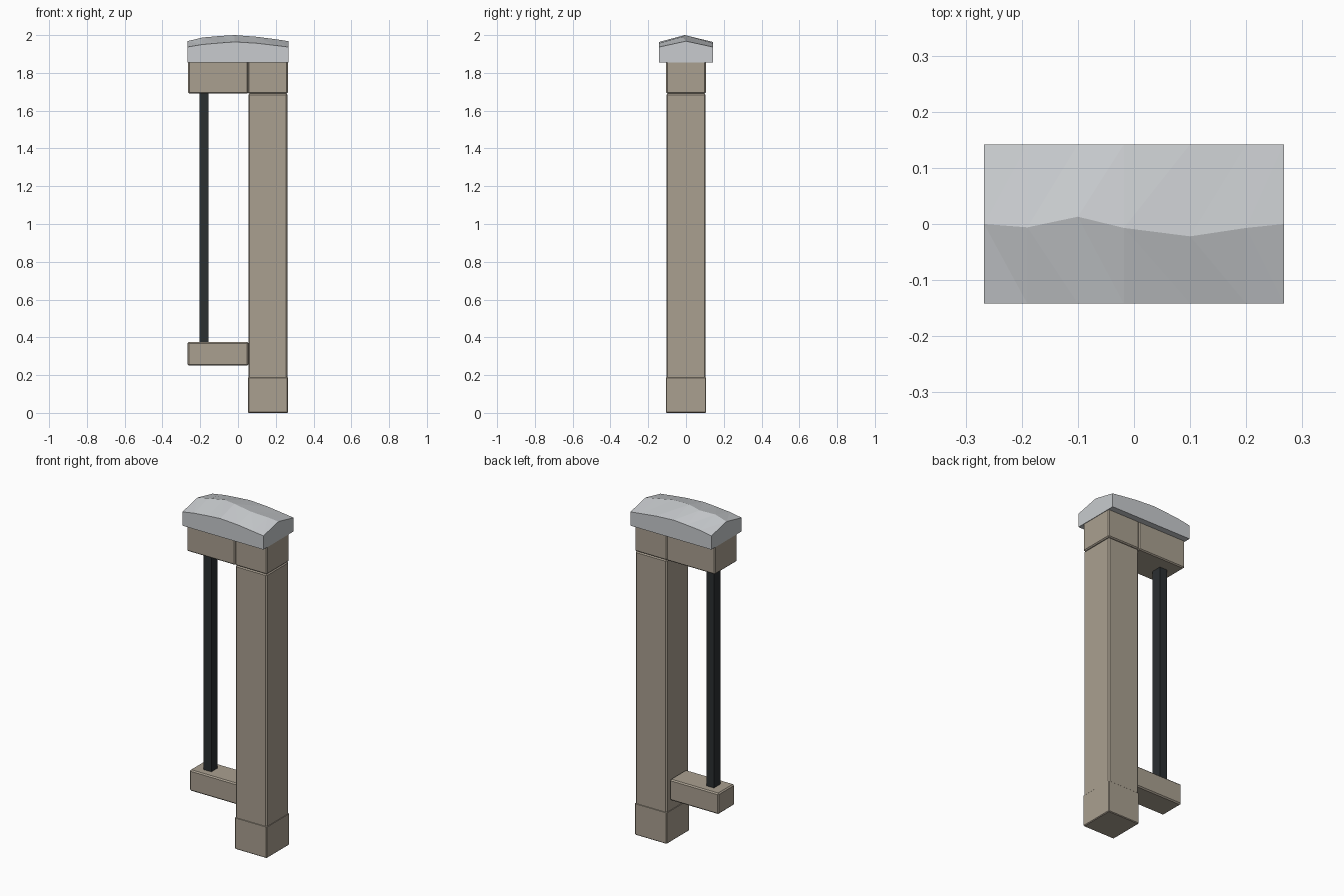
import bpy, bmesh

if "Cube" in bpy.data.objects:
    bpy.data.objects.remove(bpy.data.objects["Cube"])


def material(name, rgb):
    m = bpy.data.materials.new(name)
    m.diffuse_color = (*rgb, 1)
    m.use_nodes = True
    m.node_tree.nodes["Principled BSDF"].inputs["Base Color"].default_value = m.diffuse_color
    return m


STONE = material("beige stone", (0.40, 0.35, 0.28))
CAP = material("light grey cap", (0.58, 0.60, 0.62))
METAL = material("dark metal", (0.024, 0.029, 0.031))


def finish(name, bm, mat):
    bmesh.ops.recalc_face_normals(bm, faces=bm.faces[:])
    me = bpy.data.meshes.new(name)
    bm.to_mesh(me)
    bm.free()
    me.materials.append(mat)
    ob = bpy.data.objects.new(name, me)
    bpy.context.collection.objects.link(ob)
    return ob


def block(name, x, y, z, mat, bevel=0.0):
    """Box spanning x and z ranges, y half width, with chamfered edges."""
    bm = bmesh.new()
    bmesh.ops.create_cube(bm, size=1)
    for v in bm.verts:
        v.co = (x[v.co.x > 0], y if v.co.y > 0 else -y, z[v.co.z > 0])
    if bevel:
        bmesh.ops.bevel(bm, geom=bm.edges[:], offset=bevel, segments=1,
                        affect='EDGES', profile=0.5)
    return finish(name, bm, mat)


# Post: base block, long shaft, head block
block("post_base", (0.053, 0.264), 0.106, (0.0, 0.19), STONE, 0.004)
block("post_shaft", (0.055, 0.262), 0.104, (0.18, 1.69), STONE, 0.007)
block("post_head", (0.053, 0.264), 0.105, (1.69, 1.87), STONE, 0.006)

# Side arms carrying the bar
block("upper_arm", (-0.264, 0.053), 0.105, (1.69, 1.87), STONE, 0.006)
block("lower_arm", (-0.267, 0.055), 0.076, (0.25, 0.375), STONE, 0.007)

# Upright bar
block("metal_bar", (-0.205, -0.155), 0.03, (0.36, 1.70), METAL)

# Roof cap: gabled sections along x (x, eave z, ridge y, ridge z)
sections = [(-0.267, 1.937, 0.0, 1.968), (-0.19, 1.950, -0.006, 1.987),
            (-0.10, 1.958, 0.013, 1.995), (-0.018, 1.964, -0.007, 2.0),
            (0.10, 1.957, -0.022, 1.991), (0.20, 1.945, -0.007, 1.978),
            (0.267, 1.937, 0.0, 1.968)]
bm = bmesh.new()
rings = []
for x, eave, ry, rz in sections:
    profile = [(-0.142, 1.855), (-0.142, eave), (ry, rz),
               (0.142, eave), (0.142, 1.855)]
    rings.append([bm.verts.new((x, y, z)) for y, z in profile])
for a, b in zip(rings, rings[1:]):
    for i in range(5):
        j = (i + 1) % 5
        if i in (1, 2):  # roof slopes split into flat triangles
            bm.faces.new((a[i], a[j], b[i]) if i == 1 else (a[i], a[j], b[j]))
            bm.faces.new((a[j], b[j], b[i]) if i == 1 else (a[i], b[j], b[i]))
        else:
            bm.faces.new((a[i], a[j], b[j], b[i]))
bm.faces.new(rings[0])
bm.faces.new(rings[-1])
finish("roof_cap", bm, CAP)
